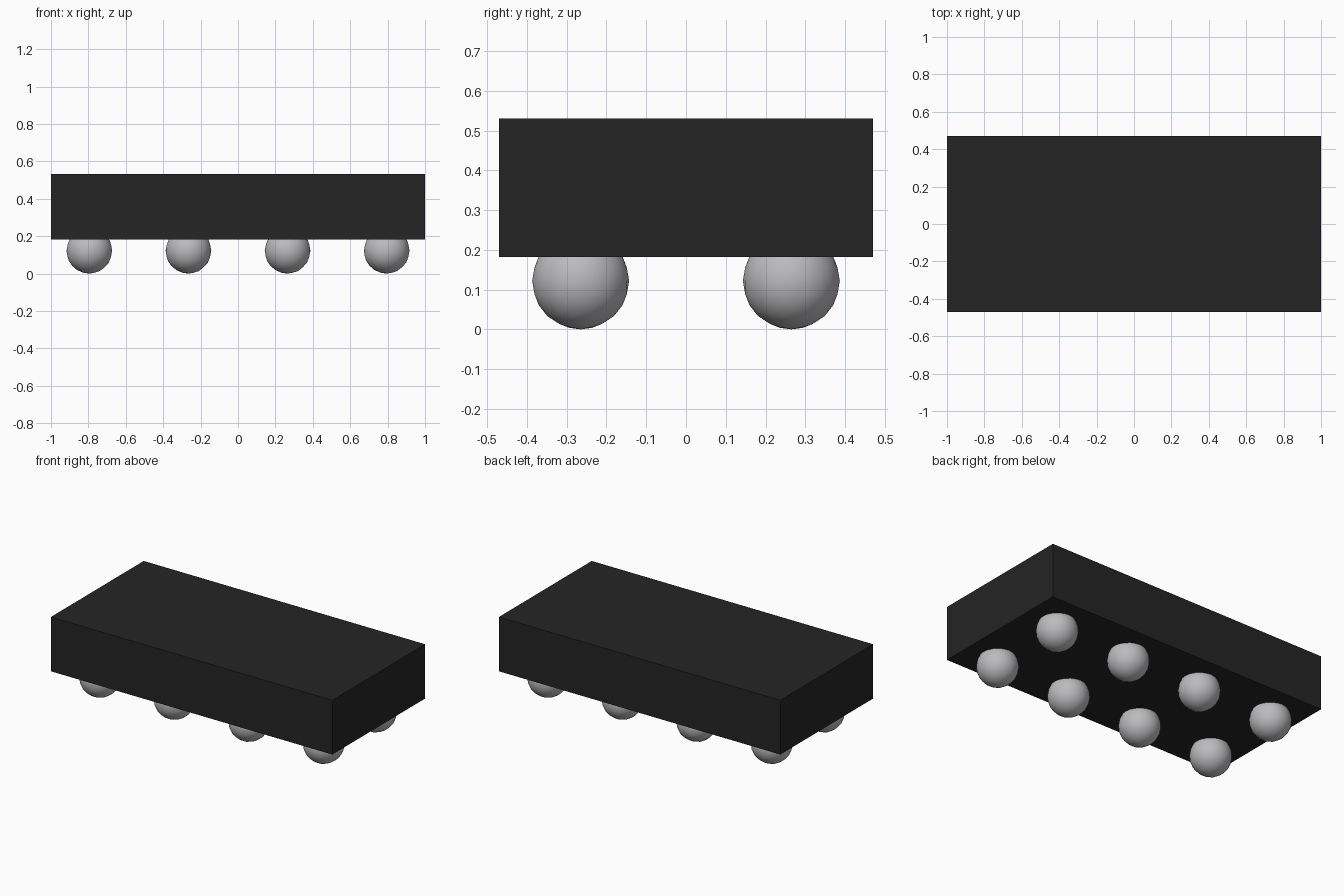
import bpy

if "Cube" in bpy.data.objects:
    bpy.data.objects.remove(bpy.data.objects["Cube"])


def material(name, rgb):
    m = bpy.data.materials.new(name)
    m.diffuse_color = (*rgb, 1.0)
    m.use_nodes = True
    m.node_tree.nodes["Principled BSDF"].inputs["Base Color"].default_value = m.diffuse_color
    return m


black = material("matte black", (0.018, 0.018, 0.018))
grey = material("ball grey", (0.50, 0.50, 0.52))

# Slab body
Z0, Z1 = 0.182, 0.531
bpy.ops.mesh.primitive_cube_add(size=1, location=(0, 0, (Z0 + Z1) / 2))
body = bpy.context.object
body.name = "slab_body"
body.scale = (2.0, 0.942, Z1 - Z0)
bpy.ops.object.transform_apply(location=False, rotation=False, scale=True)
body.data.materials.append(black)

# Ball feet, two rows of four, partly sunk into the slab
R = 0.122
for i in range(4):
    for j in range(2):
        loc = (-0.795 + 0.53 * i, -0.265 + 0.53 * j, R)
        bpy.ops.mesh.primitive_ico_sphere_add(subdivisions=3, radius=R, location=loc)
        foot = bpy.context.object
        foot.name = f"ball_foot_{i}_{j}"
        foot.data.materials.append(grey)
        bpy.ops.object.shade_smooth()
